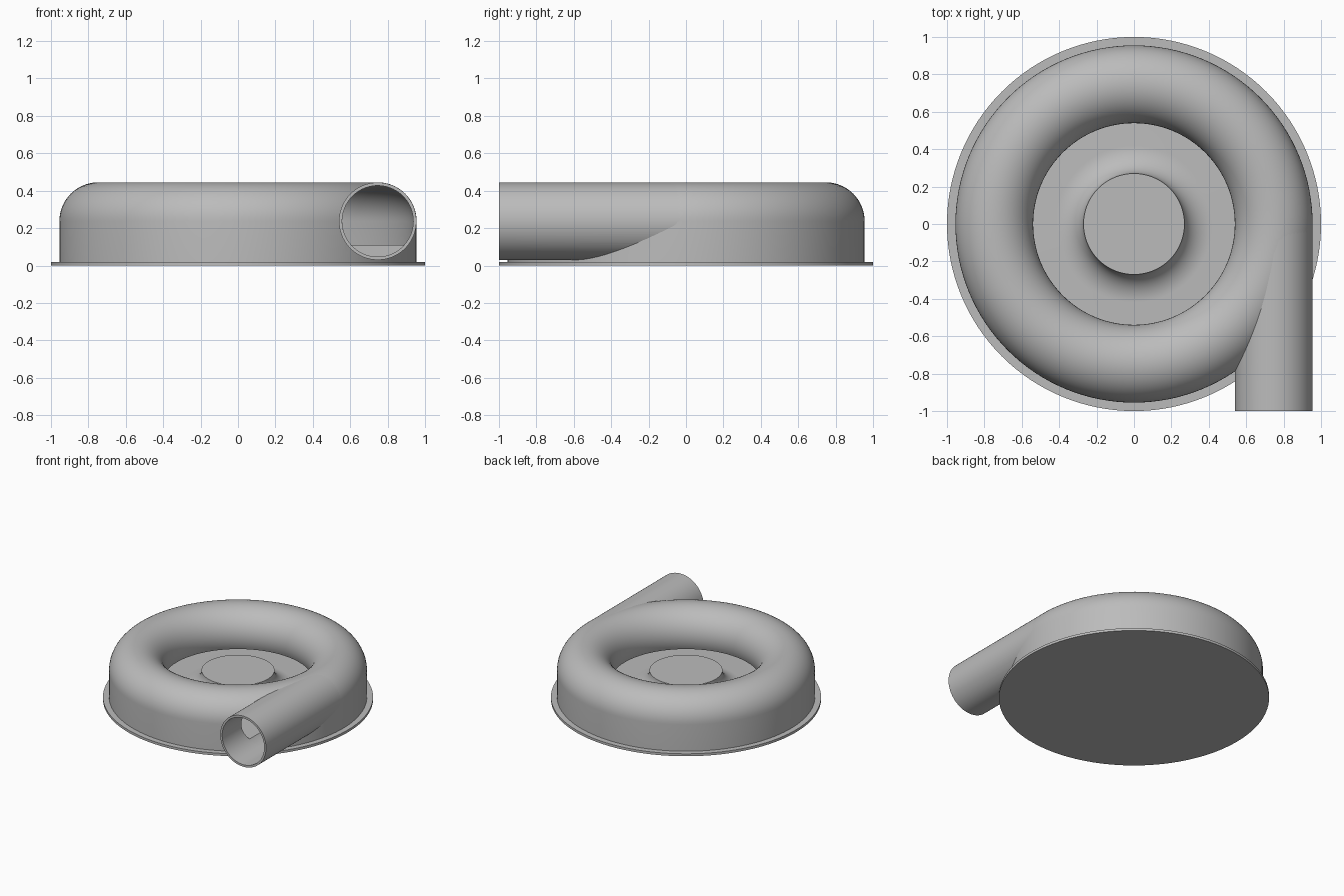
import bpy, bmesh
from math import cos, sin, radians, pi
from mathutils import Matrix, Vector

if "Cube" in bpy.data.objects:
    bpy.data.objects.remove(bpy.data.objects["Cube"])

grey = bpy.data.materials.new("plain_grey")
grey.use_nodes = True
colour = (0.5, 0.5, 0.5, 1)
grey.diffuse_color = colour
grey.node_tree.nodes["Principled BSDF"].inputs["Base Color"].default_value = colour

RING, TUBE, MID = 0.747, 0.208, 0.237   # ring radius, section radius, section height
PLATE, FLOOR, HUB = 0.02, 0.11, 0.27
BORE = 0.19
SEGMENTS = 128


def finish(name, bm):
    bmesh.ops.recalc_face_normals(bm, faces=bm.faces)
    mesh = bpy.data.meshes.new(name)
    bm.to_mesh(mesh)
    bm.free()
    mesh.materials.append(grey)
    obj = bpy.data.objects.new(name, mesh)
    bpy.context.collection.objects.link(obj)
    return obj


def lathe(name, profile):
    """Revolve a closed (radius, height) profile around z."""
    bm = bmesh.new()
    verts = [bm.verts.new((r, 0, z)) for r, z in profile]
    edges = [bm.edges.new((a, b)) for a, b in zip(verts, verts[1:] + verts[:1])]
    bmesh.ops.spin(bm, geom=verts + edges, axis=(0, 0, 1), cent=(0, 0, 0),
                   angle=2 * pi, steps=SEGMENTS)
    bmesh.ops.remove_doubles(bm, verts=bm.verts, dist=1e-5)
    bmesh.ops.dissolve_degenerate(bm, edges=bm.edges, dist=1e-6)
    return finish(name, bm)


def rod(name, radius, front, back):
    """Cylinder along y on the outlet axis."""
    bm = bmesh.new()
    place = Matrix.Translation(Vector((RING, (front + back) / 2, MID)))
    bmesh.ops.create_cone(bm, cap_ends=True, segments=96, radius1=radius, radius2=radius,
                          depth=back - front, matrix=place @ Matrix.Rotation(pi / 2, 4, 'X'))
    return finish(name, bm)


def arc(radius, start, end, steps=32):
    angles = [radians(start + (end - start) * i / steps) for i in range(steps + 1)]
    return [(RING + radius * cos(a), MID + radius * sin(a)) for a in angles]


def cut(obj, cutters):
    for c in cutters:
        mod = obj.modifiers.new("cut", 'BOOLEAN')
        mod.operation, mod.solver, mod.object = 'DIFFERENCE', 'EXACT', c
    graph = bpy.context.evaluated_depsgraph_get()
    mesh = bpy.data.meshes.new_from_object(obj.evaluated_get(graph))
    obj.modifiers.clear()
    obj.data = mesh


# Base plate
base = lathe("base_plate", [(0, 0), (1, 0), (1, PLATE), (0, PLATE)])

# Hollow ring housing with a flared central hub
LIP = 205
flare = [(HUB + 0.15 * (1 - cos(t)), MID - (MID - FLOOR) * sin(t))
         for t in [pi / 2 * i / 14 for i in range(15)]]
profile = [(0, MID)] + flare + [(RING + BORE, FLOOR)]
profile += arc(BORE, 0, LIP) + arc(TUBE, LIP, 0)
profile += [(RING + TUBE, PLATE - 0.005), (0, PLATE - 0.005)]
housing = lathe("ring_housing", profile)

# Outlet pipe, trimmed where it enters the ring
pipe = rod("outlet_pipe", TUBE - 0.001, -1, 0)
bore = rod("bore_cutter", BORE, -1.1, 0.002)
inside = arc(0.199, 0, 180) + [(RING - 0.199, 0.06), (RING + 0.199, 0.06)]
chamber = lathe("chamber_cutter", inside)

cut(pipe, [bore, chamber])
cut(housing, [bore])
for helper in (bore, chamber):
    bpy.data.objects.remove(helper)

# Smooth curves with crisp rims
for obj in (base, housing, pipe):
    bpy.ops.object.select_all(action='DESELECT')
    obj.select_set(True)
    bpy.context.view_layer.objects.active = obj
    bpy.ops.object.shade_smooth_by_angle(angle=radians(35))
